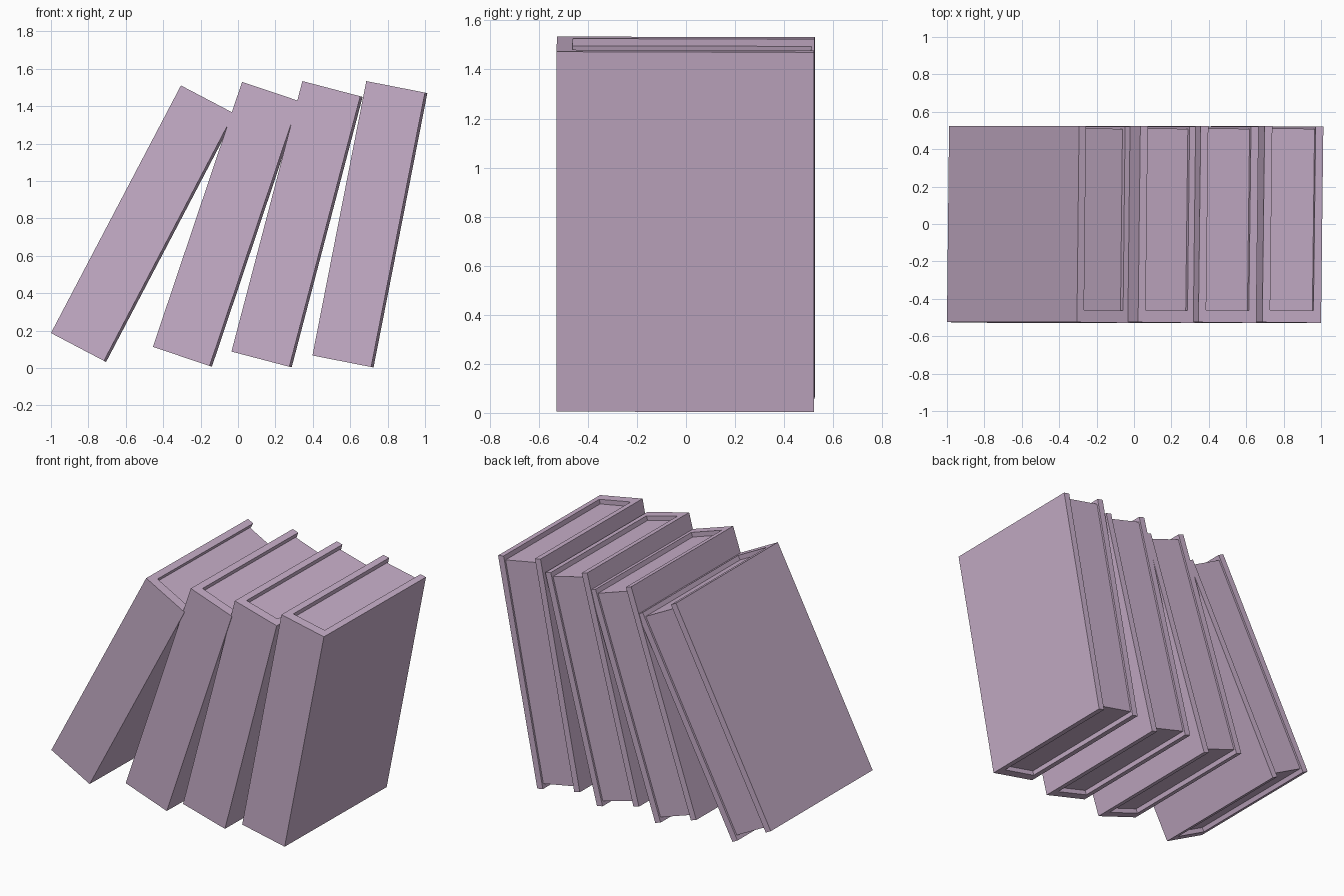
import bpy, bmesh, math
from mathutils import Matrix

if "Cube" in bpy.data.objects:
    bpy.data.objects.remove(bpy.data.objects["Cube"])

W, D, H = 0.32, 1.05, 1.495      # book thickness, depth, height
BOARD, SPINE = 0.042, 0.065      # cover board and spine thickness
INSET, BACK = 0.03, 0.013        # page recess at top/bottom and at the open edge

mauve = bpy.data.materials.new("mauve")
mauve.diffuse_color = (0.58, 0.43, 0.59, 1)
mauve.use_nodes = True
mauve.node_tree.nodes["Principled BSDF"].inputs["Base Color"].default_value = mauve.diffuse_color


def prism(name, outline, z0, z1, matrix):
    """Extrude a flat outline from z0 to z1."""
    bm = bmesh.new()
    face = bm.faces.new([bm.verts.new((x, y, z0)) for x, y in outline])
    ext = bmesh.ops.extrude_face_region(bm, geom=[face])
    top = [v for v in ext["geom"] if isinstance(v, bmesh.types.BMVert)]
    bmesh.ops.translate(bm, vec=(0, 0, z1 - z0), verts=top)
    bmesh.ops.recalc_face_normals(bm, faces=bm.faces)
    mesh = bpy.data.meshes.new(name)
    bm.to_mesh(mesh)
    bm.free()
    mesh.materials.append(mauve)
    ob = bpy.data.objects.new(name, mesh)
    ob.matrix_world = matrix
    bpy.context.collection.objects.link(ob)


# U-shaped cover (spine at the front) and page block outlines
cover = [(0, 0), (W, 0), (W, D), (W - BOARD, D), (W - BOARD, SPINE),
         (BOARD, SPINE), (BOARD, D), (0, D)]
pages = [(BOARD, SPINE), (W - BOARD, SPINE), (W - BOARD, D - BACK), (BOARD, D - BACK)]

# Leaning row: lower-left corner x, z and lean in degrees
row = [(-1.0, 0.187, 27.7), (-0.455, 0.113, 18.6),
       (-0.035, 0.088, 14.7), (0.398, 0.067, 11.1)]
for i, (x, z, lean) in enumerate(row, 1):
    m = (Matrix.Translation((x, -0.525, z))
         @ Matrix.Rotation(math.radians(lean), 4, 'Y')
         @ Matrix.Rotation(math.radians(-0.7), 4, 'Z'))
    prism(f"book_cover_{i}", cover, 0, H, m)
    prism(f"book_pages_{i}", pages, INSET, H - INSET, m)
